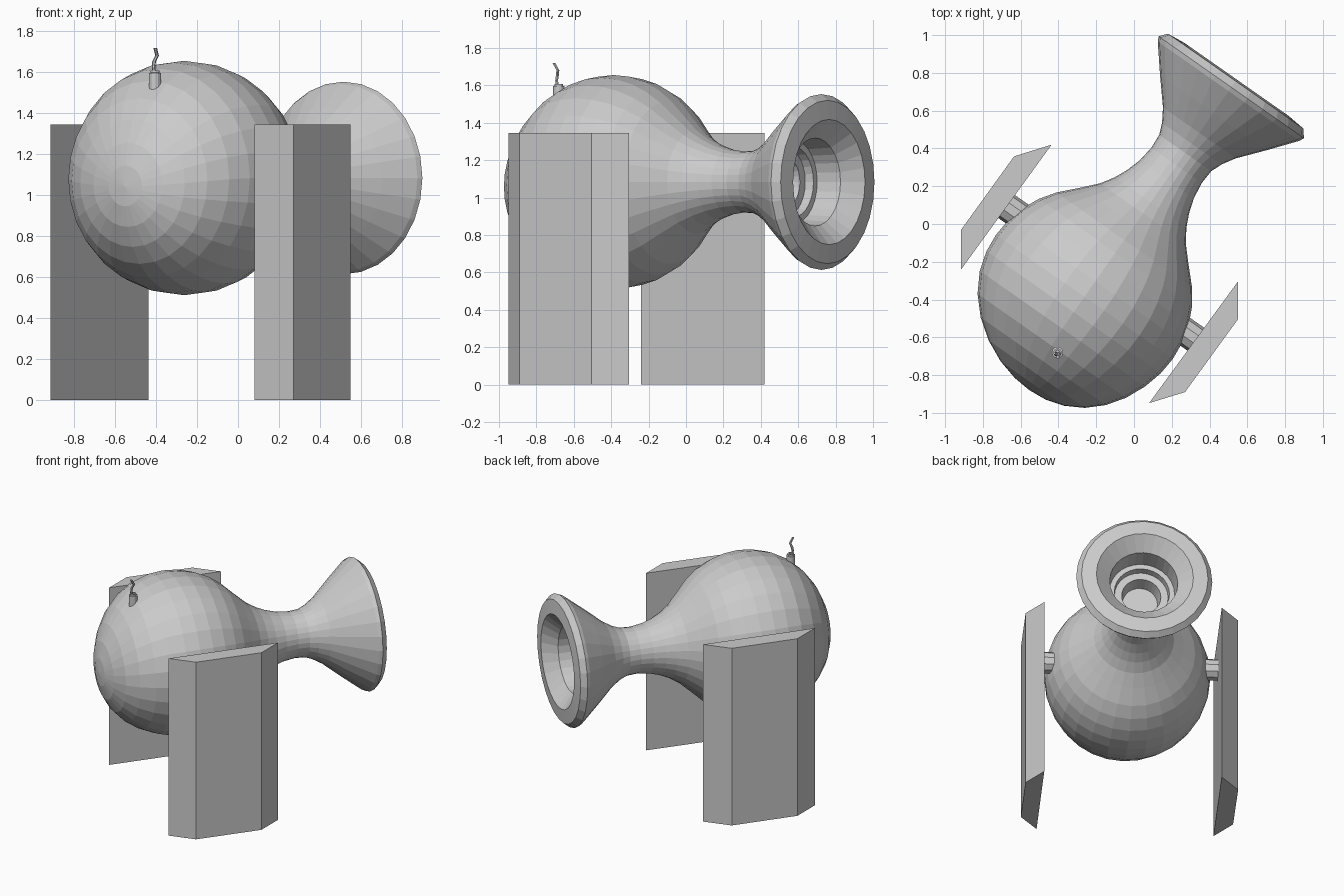
import bpy, bmesh, math
from mathutils import Vector

if "Cube" in bpy.data.objects:
    bpy.data.objects.remove(bpy.data.objects["Cube"])

AX = Vector((0.574, 0.819, 0)).normalized()     # direction the barrel points
SIDE = Vector((AX.y, -AX.x, 0))                 # to the right of the barrel
UP = Vector((0, 0, 1))
MOUTH = Vector((0.518, 0.728, 1.083))           # centre of the muzzle


def finish(name, bm):
    bmesh.ops.recalc_face_normals(bm, faces=bm.faces)
    me = bpy.data.meshes.new(name)
    bm.to_mesh(me)
    bm.free()
    ob = bpy.data.objects.new(name, me)
    bpy.context.collection.objects.link(ob)
    return ob


def skin(name, rings):
    """Join rings of equal count with quads; a one-point ring is a pole, open ends are capped."""
    bm = bmesh.new()
    vs = [[bm.verts.new(p) for p in r] for r in rings]
    for a, b in zip(vs, vs[1:]):
        n = max(len(a), len(b))
        for i in range(n):
            j = (i + 1) % n
            if len(a) == 1:
                bm.faces.new((a[0], b[i], b[j]))
            elif len(b) == 1:
                bm.faces.new((a[i], a[j], b[0]))
            else:
                bm.faces.new((a[i], a[j], b[j], b[i]))
    for end in (vs[0], vs[-1]):
        if len(end) > 1:
            bm.faces.new(end)
    return finish(name, bm)


def ring(c, r, u, v, n):
    if r == 0:
        return [c]
    return [c + r * (math.cos(t) * u + math.sin(t) * v)
            for t in (2 * math.pi * i / n for i in range(n))]


# Barrel: round breech, narrow neck, flared muzzle and stepped bore
R, S0 = 0.572, -1.36
profile = [(S0 - R * math.cos(math.radians(a)), R * math.sin(math.radians(a)))
           for a in (0, 10, 21, 33, 45, 57, 69, 80, 90, 100, 110, 120, 130)]
profile += [(-0.90, 0.35), (-0.82, 0.277), (-0.75, 0.232), (-0.68, 0.2), (-0.60, 0.175),
            (-0.51, 0.163), (-0.43, 0.168), (-0.37, 0.192), (-0.30, 0.235), (-0.17, 0.345),
            (-0.03, 0.458), (-0.005, 0.47), (0.035, 0.437), (0.045, 0.335),
            (-0.045, 0.235), (-0.19, 0.225), (-0.19, 0.19), (-0.24, 0.185),
            (-0.24, 0.135), (-0.34, 0.12), (-0.34, 0)]
rings = []
for s, r in profile:
    w = max(0, (-1.5 - s) / 0.43) ** 2           # breech tip sits slightly off axis
    c = MOUTH + AX * s + w * (SIDE * 0.045 - UP * 0.04)
    rings.append(ring(c, r, SIDE, UP, 28))
skin("barrel", rings)

# Trunnions joining the barrel to the side supports
for name, sgn in (("left_trunnion", -1), ("right_trunnion", 1)):
    c = MOUTH + AX * -1.205
    skin(name, [ring(c + SIDE * sgn * d, 0.075, AX, UP, 10) for d in (0.45, 0.65)])

# Side supports: upright slabs with bevelled outer edges
supports = {
    "left_support": [(-0.915, -0.24), (-0.915, -0.03), (-0.635, 0.358), (-0.436, 0.42)],
    "right_support": [(0.08, -0.948), (0.27, -0.89), (0.55, -0.505), (0.55, -0.305)],
}
for name, pts in supports.items():
    skin(name, [[Vector((x, y, z)) for x, y in pts] for z in (0, 1.345)])

# Fuse holder with a narrow collar
X, Y = Vector((1, 0, 0)), Vector((0, 1, 0))
skin("fuse_holder", [ring(Vector((-0.405, -0.68, z)), r, X, Y, 12)
                     for z, r in ((1.48, 0.03), (1.595, 0.03), (1.597, 0.022),
                                  (1.608, 0.022), (1.608, 0.013), (1.58, 0.012))])

# Bent fuse
path = [(-0.408, -0.685, 1.58), (-0.412, -0.692, 1.625), (-0.41, -0.688, 1.65),
        (-0.395, -0.685, 1.68), (-0.404, -0.705, 1.718)]
skin("fuse", [ring(Vector(p), 0.009, X, Y, 6) for p in path])
